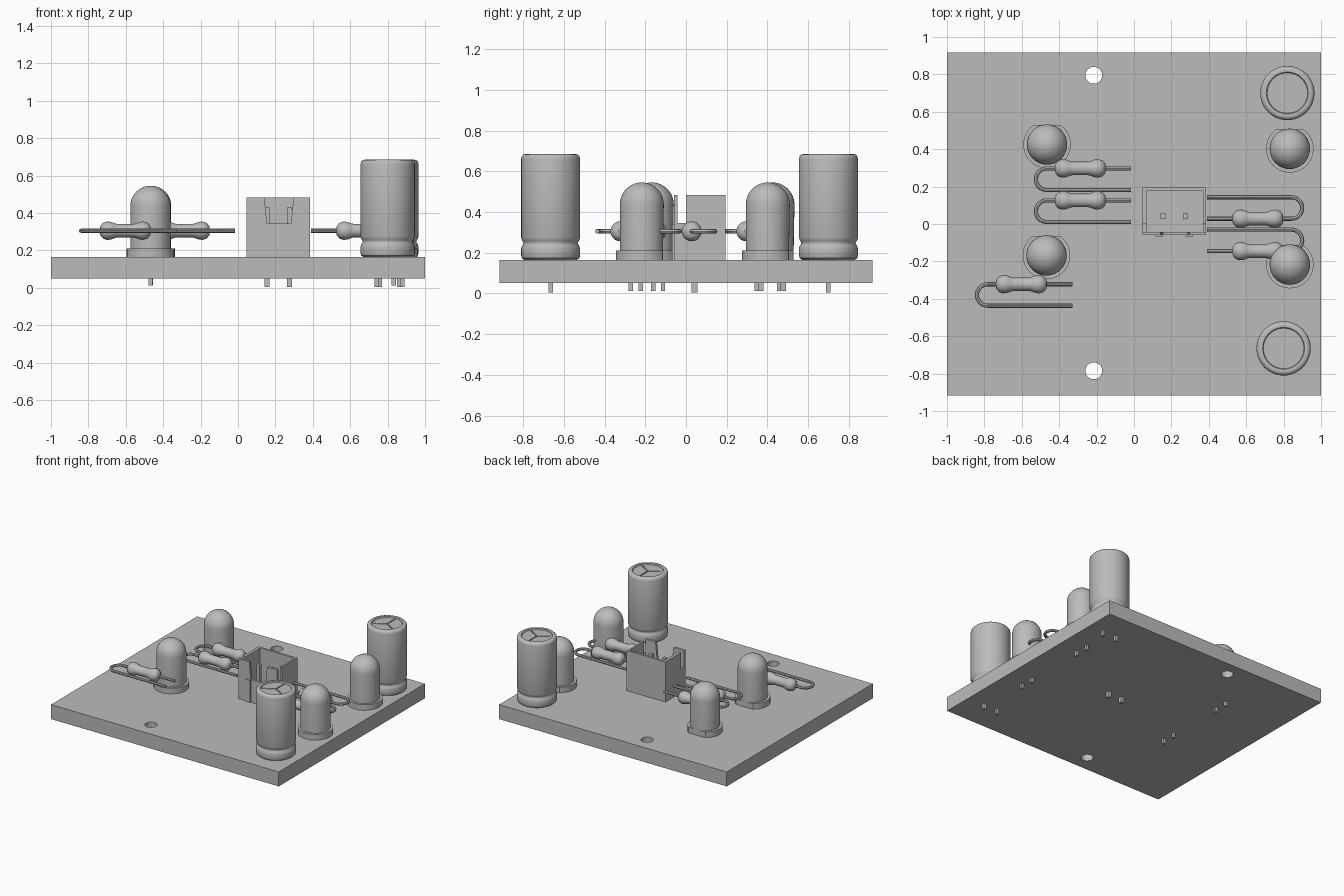
import bpy, bmesh, math
from mathutils import Vector

cube = bpy.data.objects.get("Cube")
if cube:
    bpy.data.objects.remove(cube, do_unlink=True)

grey = bpy.data.materials.new("plain grey")
grey.use_nodes = True
grey.diffuse_color = (0.5, 0.5, 0.5, 1)
grey.node_tree.nodes["Principled BSDF"].inputs["Base Color"].default_value = (0.5, 0.5, 0.5, 1)

BOTTOM, TOP = 0.05, 0.165   # board faces
WIRE_Z = 0.305


def add(name, bm, smooth=False):
    bmesh.ops.recalc_face_normals(bm, faces=bm.faces)
    me = bpy.data.meshes.new(name)
    bm.to_mesh(me)
    bm.free()
    me.materials.append(grey)
    if smooth:
        me.shade_smooth()
        me.set_sharp_from_angle(angle=math.radians(35))
    ob = bpy.data.objects.new(name, me)
    bpy.context.scene.collection.objects.link(ob)
    return ob


def box(name, lo, hi):
    bm = bmesh.new()
    bmesh.ops.create_cube(bm, size=1)
    for v in bm.verts:
        v.co = [l + (c + 0.5) * (h - l) for l, h, c in zip(lo, hi, v.co)]
    return add(name, bm)


def lathe(name, profile, at, flat=None, along_x=False, steps=40):
    """Spin (radius, height) points about an axis; flat = (max y, below height)."""
    bm = bmesh.new()
    vs = [bm.verts.new((r, 0, z)) for r, z in profile]
    es = [bm.edges.new(p) for p in zip(vs, vs[1:])]
    bmesh.ops.spin(bm, geom=vs + es, cent=(0, 0, 0), axis=(0, 0, 1),
                   angle=math.tau, steps=steps)
    bmesh.ops.remove_doubles(bm, verts=bm.verts, dist=1e-4)
    for v in bm.verts:
        if flat and v.co.z < flat[1]:
            v.co.y = min(v.co.y, flat[0])
        if along_x:
            v.co = (v.co.z, v.co.y, -v.co.x)
        v.co += Vector(at)
    return add(name, bm, True)


def cut(ob, cutter):
    mod = ob.modifiers.new("cut", 'BOOLEAN')
    mod.operation, mod.solver, mod.object = 'DIFFERENCE', 'EXACT', cutter
    bpy.context.view_layer.update()
    graph = bpy.context.evaluated_depsgraph_get()
    me = bpy.data.meshes.new_from_object(ob.evaluated_get(graph))
    ob.modifiers.clear()
    ob.data = me
    bpy.data.objects.remove(cutter, do_unlink=True)


def pin(name, x, y, low, high=TOP, w=0.011):
    box(name, (x - w, y - w, low), (x + w, y + w, high))


# Circuit board with two mounting holes
board = box("circuit_board", (-1, -0.917, BOTTOM), (1, 0.917, TOP))
for y in (0.795, -0.785):
    cut(board, lathe("hole_cutter", [(0, -0.1), (0.045, -0.1), (0.045, 0.4), (0, 0.4)],
                     (-0.215, y, 0), steps=20))

# Tall capacitors with a crimped base and a scored top
CAN = [(0, 0), (0.13, 0), (0.141, 0.008), (0.145, 0.02), (0.145, 0.055), (0.141, 0.068),
       (0.134, 0.078), (0.134, 0.086), (0.141, 0.096), (0.145, 0.108), (0.145, 0.495),
       (0.142, 0.508), (0.134, 0.517), (0.123, 0.52), (0.112, 0.518), (0.108, 0.51), (0, 0.51)]
for n, (x, y) in enumerate([(0.82, 0.70), (0.80, -0.665)], 1):
    can = lathe(f"capacitor_{n}", CAN, (x, y, TOP), steps=48)
    for k in range(3):
        groove = box("groove_cutter", (0, -0.004, -0.008), (0.1, 0.004, 0.02))
        groove.location = (x, y, TOP + 0.51)
        groove.rotation_euler.z = math.pi / 2 + k * math.tau / 3
        cut(can, groove)
    for s in (-1, 1):
        pin(f"capacitor_{n}_lead", x + s * 0.06, y, 0.005)

# Domed lamps with a flat on the base flange
R = 0.108
LAMP = [(0, 0), (0.127, 0), (0.127, 0.045), (R, 0.045)]
LAMP += [(R * math.cos(a), 0.272 + R * math.sin(a))
         for a in (i * math.pi / 20 for i in range(11))]
for n, (x, y) in enumerate([(-0.465, 0.425), (0.833, 0.402), (-0.468, -0.168), (0.833, -0.217)], 1):
    lathe(f"lamp_{n}", LAMP, (x, y, TOP), flat=(0.104, 0.05))
    for s in (-1, 1):
        pin(f"lamp_{n}_lead", x, y + s * 0.055, 0.012)

# Resistors: bulbed body on a hairpin wire; side -1 bends left, +1 bends right
BODY = [(0, 0), (0.025, 0.004), (0.042, 0.018), (0.049, 0.04), (0.047, 0.062), (0.039, 0.082),
        (0.036, 0.095)]
BODY += [(r, 0.275 - h) for r, h in reversed(BODY)]


def resistor(name, x, y, side):
    lathe(name + "_body", BODY, (x + side * 0.272 - 0.1375, y, WIRE_Z), along_x=True, steps=24)
    half = 0.0575
    path = [(0, 0)]
    path += [(0.452 + half * math.sin(a), half - half * math.cos(a))
             for a in (i * math.pi / 14 for i in range(15))]
    path += [(0, 2 * half)]
    cu = bpy.data.curves.new(name + "_wire", 'CURVE')
    cu.dimensions, cu.bevel_depth, cu.bevel_resolution = '3D', 0.011, 2
    cu.use_fill_caps = True
    sp = cu.splines.new('POLY')
    sp.points.add(len(path) - 1)
    for p, (px, py) in zip(sp.points, path):
        p.co = (x + side * px, y + side * py, WIRE_Z, 1)
    tmp = bpy.data.objects.new("wire_path", cu)
    bpy.context.scene.collection.objects.link(tmp)
    bpy.context.view_layer.update()
    bm = bmesh.new()
    bm.from_mesh(tmp.evaluated_get(bpy.context.evaluated_depsgraph_get()).to_mesh())
    add(name + "_wire", bm, True)
    bpy.data.objects.remove(tmp, do_unlink=True)


for n, (x, y, side) in enumerate([(-0.015, 0.297, -1), (-0.015, 0.126, -1), (-0.33, -0.322, -1),
                                  (0.39, 0.028, 1), (0.39, -0.145, 1)], 1):
    resistor(f"resistor_{n}", x, y, side)

# Open socket: hollow box, slots at the front of both sides, tapered front notch
socket = box("socket_housing", (0.045, -0.06, TOP), (0.385, 0.195, 0.483))
cut(socket, box("cavity_cutter", (0.068, -0.042, 0.2), (0.37, 0.178, 0.6)))
cut(socket, box("slot_cutter", (0, -0.042, 0.345), (0.5, 0.0, 0.6)))
notch = box("notch_cutter", (0.14, -0.1, 0.345), (0.298, -0.03, 0.49))
for v in notch.data.vertices:
    if v.co.z < 0.4:
        v.co.x += 0.015 if v.co.x < 0.2 else -0.015
cut(socket, notch)
for x in (0.155, 0.275):
    pin("socket_pin", x, 0.042, 0.005, 0.43, 0.014)
for x in (0.135, 0.295):
    box("socket_clip", (x - 0.02, -0.068, TOP), (x + 0.02, -0.058, 0.34))
